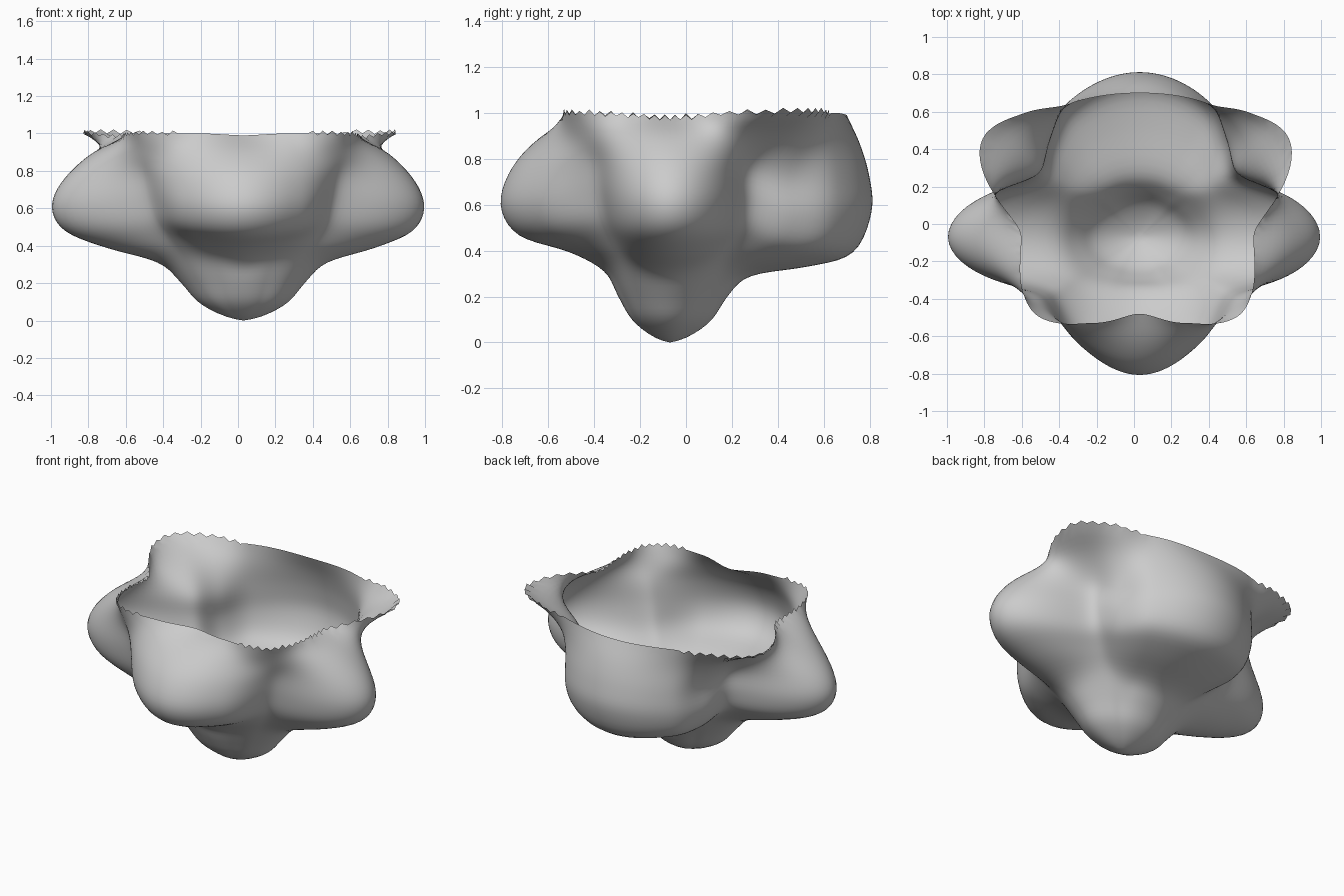
import bpy, bmesh, math, random

if "Cube" in bpy.data.objects:
    bpy.data.objects.remove(bpy.data.objects["Cube"])

random.seed(4)
SEG, SUB = 176, 5

# Half-profiles (radius, height) from the bottom tip to the rim, keyed by azimuth
# from the front (-90) through the side (0) to the back (90)
PROFILES = [
    (-90, [(.225, .20), (.285, .31), (.44, .395), (.66, .465), (.74, .60), (.69, .76), (.57, .89), (.41, .99)]),
    (-62, [(.235, .20), (.31, .325), (.44, .41), (.60, .49), (.66, .61), (.645, .76), (.59, .89), (.52, 1.0)]),
    (-34, [(.28, .20), (.37, .33), (.46, .43), (.54, .53), (.58, .65), (.61, .78), (.65, .89), (.69, 1.0)]),
    (0, [(.33, .20), (.45, .31), (.71, .385), (.93, .475), (1.0, .60), (.95, .74), (.80, .89), (.62, .98)]),
    (34, [(.28, .20), (.385, .33), (.50, .425), (.59, .51), (.625, .63), (.64, .77), (.77, .90), (.975, 1.0)]),
    (48, [(.26, .20), (.36, .31), (.54, .385), (.66, .45), (.71, .57), (.705, .72), (.78, .87), (.895, 1.0)]),
    (62, [(.255, .20), (.35, .30), (.58, .355), (.75, .42), (.81, .56), (.81, .71), (.80, .86), (.805, 1.0)]),
    (90, [(.25, .20), (.35, .29), (.60, .33), (.80, .39), (.88, .57), (.87, .72), (.83, .86), (.77, .99)]),
]
ANG = [p[0] for p in PROFILES]


def catmull(a, b, c, d, t):
    return .5 * (2 * b + (c - a) * t + (2 * a - 5 * b + 4 * c - d) * t * t
                 + (3 * b - a - 3 * c + d) * t ** 3)


def blend(vals, deg):
    """Monotone cubic through the key azimuths, flat at front and back."""
    n = len(vals)
    slope = [(vals[i + 1] - vals[i]) / (ANG[i + 1] - ANG[i]) for i in range(n - 1)]
    tan = [0] * n
    for i in range(1, n - 1):
        if slope[i - 1] * slope[i] > 0:
            tan[i] = 2 * slope[i - 1] * slope[i] / (slope[i - 1] + slope[i])
    i = max(k for k in range(n - 1) if deg >= ANG[k] - 1e-6)
    h = ANG[i + 1] - ANG[i]
    t = (deg - ANG[i]) / h
    return (vals[i] * (1 + 2 * t) * (1 - t) ** 2 + tan[i] * h * t * (1 - t) ** 2
            + vals[i + 1] * t * t * (3 - 2 * t) + tan[i + 1] * h * t * t * (t - 1))


def profile_at(deg):
    """Blend the key profiles at this azimuth and smooth along the height."""
    count = len(PROFILES[0][1])
    pts = [tuple(blend([p[1][k][n] for p in PROFILES], deg) for n in (0, 1)) for k in range(count)]
    last, prev = pts[-1], pts[-2]
    ring = (.66 * pts[0][0], .08)       # rounded bottom tip
    pts = [(-ring[0], ring[1]), (0, 0), ring] + pts
    pts.append((2 * last[0] - prev[0], 2 * last[1] - prev[1]))
    return [[catmull(*(pts[i + j][n] for j in (-1, 0, 1, 2)), k / SUB) for n in (0, 1)]
            for i in range(1, len(pts) - 2) for k in range(1, SUB + 1)]


# Lobed open bowl
bm = bmesh.new()
tip = bm.verts.new((.03, -.07, 0))
columns = []
for s in range(SEG):
    ang = 2 * math.pi * s / SEG
    deg = math.degrees(math.asin(max(-1, min(1, math.sin(ang)))))
    prof = profile_at(deg)
    # ragged rim on the sides, smooth rim at front and back
    if -52 < deg < 58:
        prof[-1][1] += (.012 if s % 2 else -.008) + random.uniform(-.004, .004)
        if 15 < deg < 50:
            prof[-1][1] += .007
    col = []
    for r, z in prof:
        x, y = r * math.cos(ang), r * math.sin(ang) - .07
        col.append(bm.verts.new((x + .03 * (1 - x * x), y, z)))
    columns.append(col)

for s in range(SEG):
    a, b = columns[s], columns[(s + 1) % SEG]
    bm.faces.new((tip, b[0], a[0]))
    for i in range(len(a) - 1):
        bm.faces.new((a[i], b[i], b[i + 1], a[i + 1]))
# even out the blend between the key profiles, keeping the rim in place
inner = [v for col in columns for v in col[:-1]]
for _ in range(3):
    bmesh.ops.smooth_vert(bm, verts=inner, factor=.5, use_axis_x=True, use_axis_y=True, use_axis_z=True)
for f in bm.faces:
    f.smooth = True

mesh = bpy.data.meshes.new("lobed_bowl")
bm.normal_update()
bm.to_mesh(mesh)
bm.free()
bowl = bpy.data.objects.new("lobed_bowl", mesh)
bpy.context.collection.objects.link(bowl)
